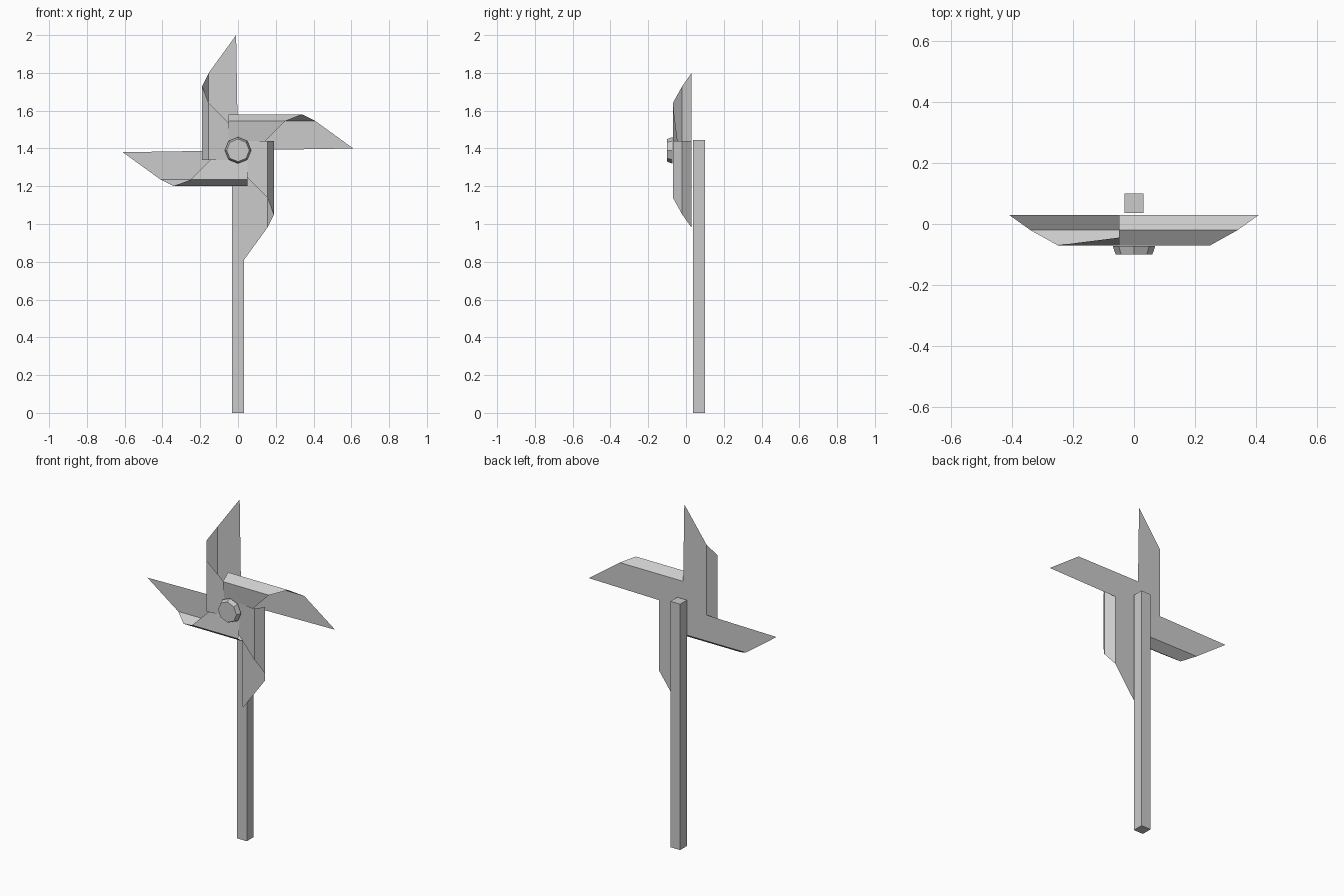
import bpy, bmesh, math
from mathutils import Matrix

if "Cube" in bpy.data.objects:
    bpy.data.objects.remove(bpy.data.objects["Cube"])

CENTRE_Z = 1.39


def make_object(name, bm):
    mesh = bpy.data.meshes.new(name)
    bm.to_mesh(mesh)
    bm.free()
    obj = bpy.data.objects.new(name, mesh)
    bpy.context.collection.objects.link(obj)
    return obj


# Folded paper blade: strips running along the arm as (inner u, outer u, v, y)
def blade(name, angle):
    rows = [(-0.05, 0.61, 0.01, 0.03),     # free edge with the pointed tip
            (-0.05, 0.41, 0.155, 0.03),    # start of the fold
            (-0.05, 0.34, 0.19, -0.02),    # crest of the fold
            (-0.05, 0.25, 0.155, -0.07)]   # end of the fold
    bm = bmesh.new()
    pairs = [(bm.verts.new((a, y, v)), bm.verts.new((b, y, v))) for a, b, v, y in rows]
    for (a, b), (c, d) in zip(pairs, pairs[1:]):
        bm.faces.new((a, b, d, c))
    # front flap leaning back behind the hub
    flap_tip = bm.verts.new((-0.05, -0.032, -0.145))
    bm.faces.new((pairs[-1][0], pairs[-1][1], flap_tip))
    # small wedge closing the back at the centre
    middle = bm.verts.new((0, 0.03, 0))
    bm.faces.new((pairs[0][0], middle, pairs[0][1]))
    bm.transform(Matrix.Translation((0, 0, CENTRE_Z)) @ Matrix.Rotation(angle, 4, 'Y'))
    return make_object(name, bm)


for i in range(4):
    blade(f"blade_{i + 1}", i * math.pi / 2)

# Tapered octagonal hub cap
bm = bmesh.new()
bmesh.ops.create_cone(bm, cap_ends=True, segments=8, radius1=0.07, radius2=0.06, depth=0.028)
bm.transform(Matrix.Translation((0, -0.086, CENTRE_Z)) @ Matrix.Rotation(math.pi / 2, 4, 'X'))
make_object("hub_cap", bm)

# Square stick
bm = bmesh.new()
bmesh.ops.create_cube(bm, size=1)
bm.transform(Matrix.Translation((0, 0.068, 0.7225)) @ Matrix.Diagonal((0.063, 0.063, 1.445, 1)))
make_object("stick", bm)
